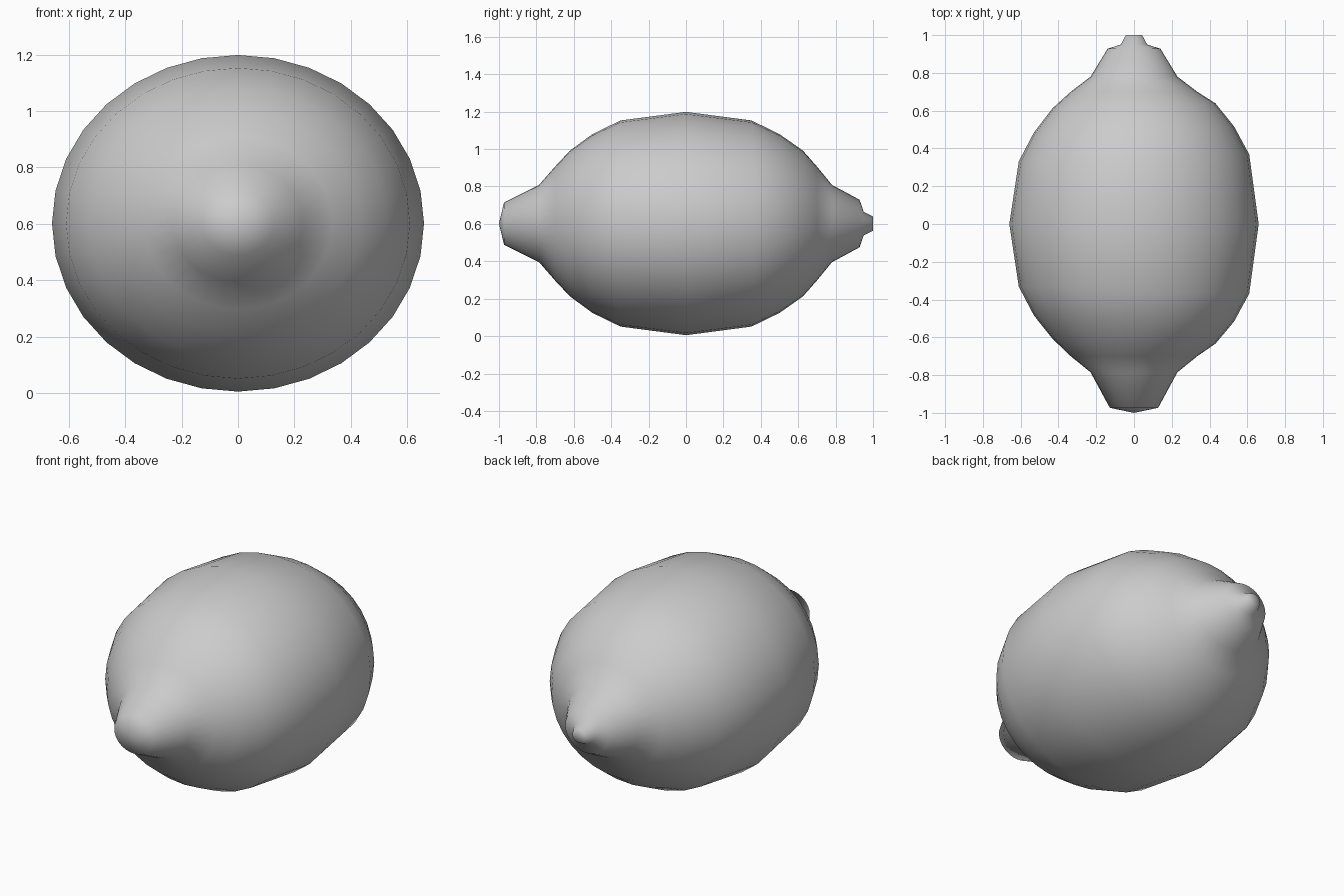
import bpy, bmesh, math

if "Cube" in bpy.data.objects:
    bpy.data.objects.remove(bpy.data.objects["Cube"])

SIDES = 32
# rings along the fruit axis: y, x radius, z radius
RINGS = [
    (-0.973, 0.128, 0.113), (-0.785, 0.23, 0.207), (-0.70, 0.335, 0.305),
    (-0.62, 0.432, 0.39), (-0.50, 0.53, 0.478), (-0.35, 0.61, 0.551),
    (0.0, 0.66, 0.597),
    (0.35, 0.61, 0.551), (0.50, 0.53, 0.478), (0.625, 0.432, 0.39),
    (0.70, 0.335, 0.305), (0.78, 0.23, 0.207), (0.928, 0.14, 0.127),
    (0.95, 0.07, 0.063), (1.0, 0.043, 0.038),
]
CENTRE_Z = 0.602


def lathe(name, rings, front_tip, back_tip):
    bm = bmesh.new()
    loops = []
    for y, rx, rz in rings:
        loop = []
        for i in range(SIDES):
            a = 2 * math.pi * i / SIDES
            x = rx * math.cos(a)
            # the fruit is slightly fuller on the right shoulder
            lean = 0.02 * (x / 0.66) * math.copysign(1, y) if 0.3 < abs(y) < 0.7 else 0
            loop.append(bm.verts.new((x, y + lean, CENTRE_Z + rz * math.sin(a))))
        loops.append(loop)
    for a, b in zip(loops, loops[1:]):
        for i in range(SIDES):
            j = (i + 1) % SIDES
            bm.faces.new((a[i], a[j], b[j], b[i]))
    # close both ends with fans
    for loop, y in ((loops[0], front_tip), (loops[-1], back_tip)):
        tip = bm.verts.new((0, y, CENTRE_Z))
        for i in range(SIDES):
            bm.faces.new((loop[i], loop[(i + 1) % SIDES], tip))
    bmesh.ops.recalc_face_normals(bm, faces=bm.faces[:])
    for f in bm.faces:
        f.smooth = True
    mesh = bpy.data.meshes.new(name)
    bm.to_mesh(mesh)
    bm.free()
    obj = bpy.data.objects.new(name, mesh)
    bpy.context.collection.objects.link(obj)
    return obj


# lemon body with blunt front tip and small stem stub at the back
lathe("lemon", RINGS, -1.0, 1.0)
